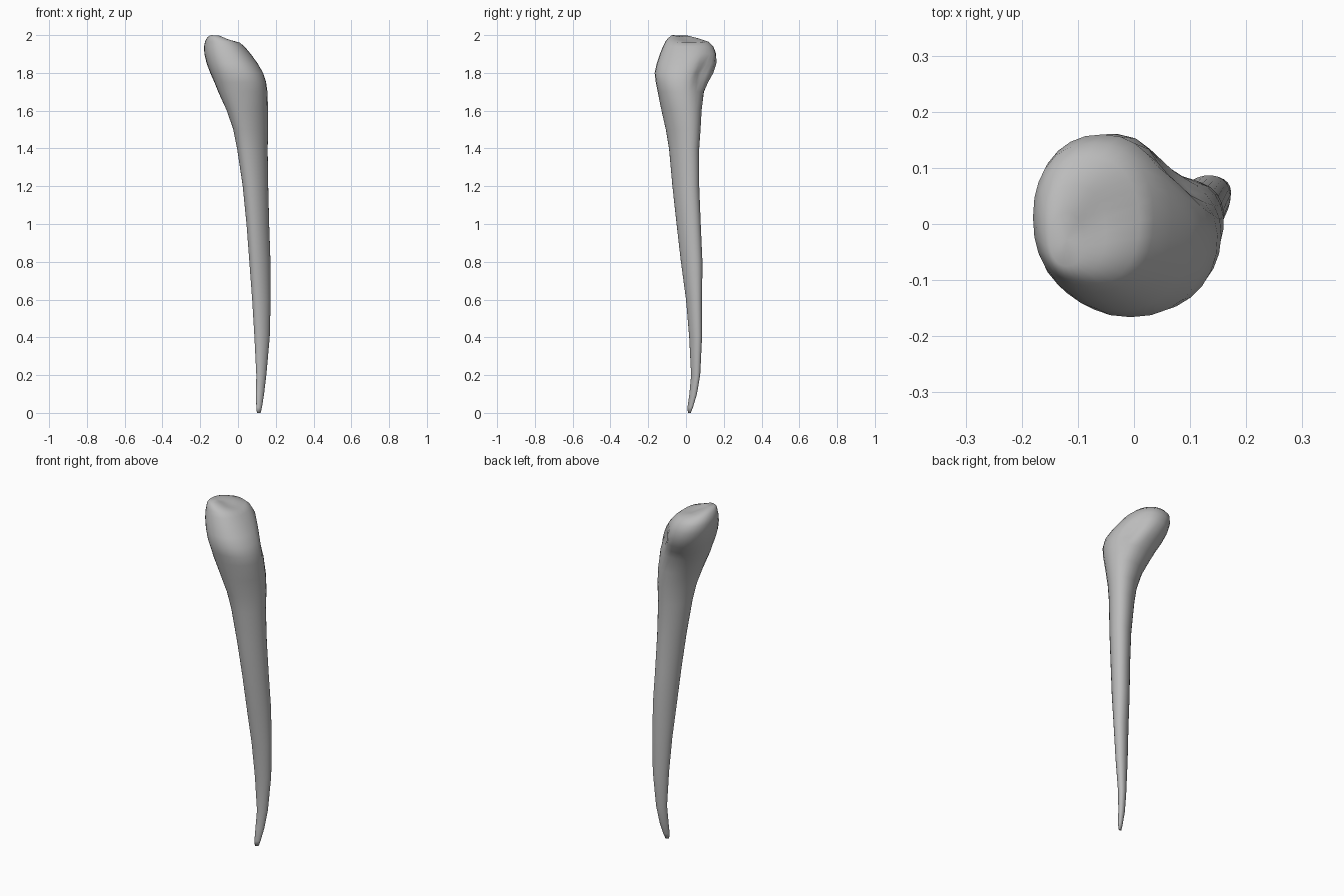
import bpy
import bmesh
from math import cos, sin, pi, exp, copysign

cube = bpy.data.objects.get("Cube")
if cube:
    bpy.data.objects.remove(cube, do_unlink=True)

SIDES = 28

# Cross-sections from tip to head: height, x min, x max, y min, y max
SECTIONS = [
    (0, .10, .12, .01, .025),
    (.03, .097, .127, .008, .037),
    (.1, .095, .138, .018, .058),
    (.2, .097, .15, .027, .075),
    (.4, .087, .168, .017, .085),
    (.6, .075, .173, 0, .085),
    (.8, .06, .172, -.027, .087),
    (1, .045, .165, -.05, .078),
    (1.2, .025, .16, -.072, .07),
    (1.4, -.005, .157, -.09, .07),
    (1.5, -.025, .16, -.107, .077),
    (1.6, -.06, .16, -.13, .083),
    (1.7, -.105, .156, -.15, .095),
    (1.75, -.125, .15, -.16, .118),
    (1.8, -.147, .135, -.166, .147),
    (1.85, -.166, .105, -.155, .162),
    (1.9, -.178, .068, -.138, .16),
    (1.94, -.18, .035, -.122, .145),
    (1.965, -.175, .01, -.11, .12),
    (1.985, -.165, -.05, -.095, .07),
    (2, -.15, -.09, -.075, .02),
]


def signed_power(value, power):
    return copysign(abs(value) ** power, value)


def blend(value, low, high):
    """Smooth ramp from 0 to 1 between two heights."""
    t = min(max((value - low) / (high - low), 0), 1)
    return t * t * (3 - 2 * t)


def section_point(angle, section):
    """Point on a rounded section: skewed along the shaft, notched at the head."""
    z, x_min, x_max, y_min, y_max = section
    head = blend(z, 1.5, 1.8)
    skew = .33 * (1 - head)
    squareness = 1 - .1 * head
    notch_depth = .3 * exp(-((z - 1.8) / .07) ** 2)
    notch = 1 - notch_depth * exp(-((angle - pi / 4) / .45) ** 2)
    u = signed_power(cos(angle - skew / 2), squareness) * notch
    v = signed_power(sin(angle + skew / 2), squareness) * notch
    x = (x_min + x_max) / 2 + u * (x_max - x_min) / 2
    y = (y_min + y_max) / 2 + v * (y_max - y_min) / 2
    # shallow socket pressed into the top of the head
    socket = exp(-((x + .06) ** 2 + (y - .01) ** 2) / .06 ** 2)
    return x, y, z - .02 * socket * blend(z, 1.9, 1.96)


def make_material(name, color):
    mat = bpy.data.materials.new(name)
    mat.use_nodes = True
    mat.diffuse_color = color
    for node in mat.node_tree.nodes:
        if node.type == 'BSDF_PRINCIPLED':
            node.inputs["Base Color"].default_value = color
    return mat


def cap(bm, ring, offset):
    """Close a ring with a fan around its slightly offset centre."""
    centre = sum((v.co for v in ring[1:]), ring[0].co.copy()) / len(ring)
    centre.z += offset
    hub = bm.verts.new(centre)
    for i, vert in enumerate(ring):
        bm.faces.new((vert, ring[(i + 1) % len(ring)], hub))


# Bone: one loft running from the pointed tip up to the lobed head
bm = bmesh.new()
rings = []
for section in SECTIONS:
    rings.append([bm.verts.new(section_point(2 * pi * i / SIDES, section))
                  for i in range(SIDES)])
for lower, upper in zip(rings, rings[1:]):
    for i in range(SIDES):
        j = (i + 1) % SIDES
        bm.faces.new((lower[i], lower[j], upper[j], upper[i]))
cap(bm, rings[0], 0)
cap(bm, rings[-1], 0)
bmesh.ops.recalc_face_normals(bm, faces=bm.faces)
for face in bm.faces:
    face.smooth = True

mesh = bpy.data.meshes.new("bone")
bm.to_mesh(mesh)
bm.free()
mesh.materials.append(make_material("bone grey", (.5, .5, .5, 1)))
bone = bpy.data.objects.new("bone", mesh)
bpy.context.collection.objects.link(bone)
